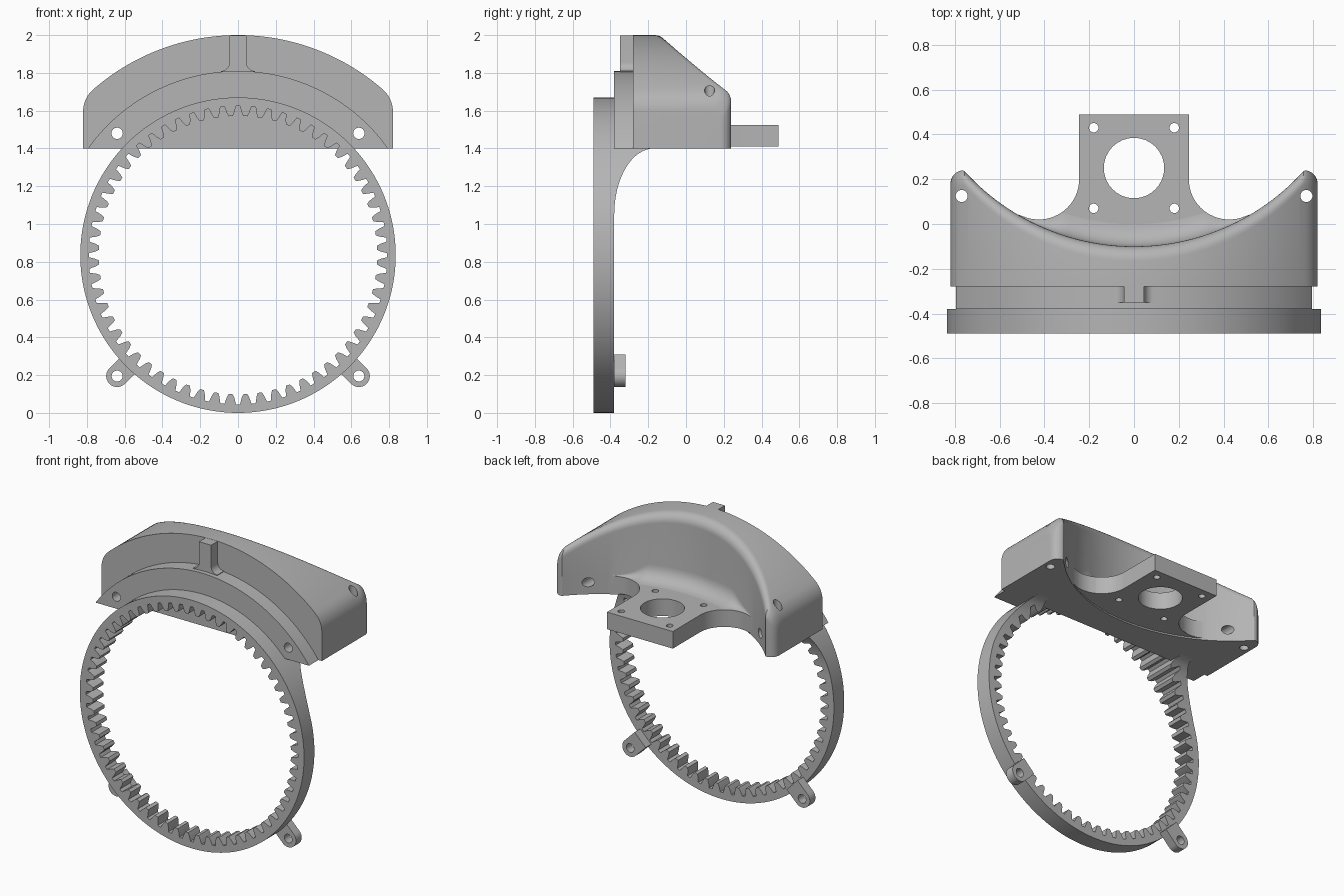
import bpy, bmesh
from math import sin, cos, pi, sqrt, atan2

if "Cube" in bpy.data.objects:
    bpy.data.objects.remove(bpy.data.objects["Cube"])

grey = bpy.data.materials.new("plain_grey")
grey.use_nodes = True
grey.diffuse_color = (0.46, 0.46, 0.46, 1)
grey.node_tree.nodes["Principled BSDF"].inputs["Base Color"].default_value = grey.diffuse_color

RING_Z, RING_R = 0.835, 0.835
BASE = 1.4          # underside of the housing
FLOOR = 1.525       # top of the mounting shelf


def finish(name, bm):
    bmesh.ops.remove_doubles(bm, verts=bm.verts, dist=1e-5)
    bmesh.ops.recalc_face_normals(bm, faces=bm.faces)
    mesh = bpy.data.meshes.new(name)
    bm.to_mesh(mesh)
    bm.free()
    mesh.materials.append(grey)
    ob = bpy.data.objects.new(name, mesh)
    bpy.context.collection.objects.link(ob)
    return ob


def prism(name, pts, axis, lo, hi):
    """Extrude a 2D outline along one axis."""
    place = {"x": lambda a, b, t: (t, a, b),
             "y": lambda a, b, t: (a, t, b),
             "z": lambda a, b, t: (a, b, t)}[axis]
    bm = bmesh.new()
    ends = [[bm.verts.new(place(a, b, t)) for a, b in pts] for t in (lo, hi)]
    for loop in ends:
        bm.faces.new(loop)
    for i in range(len(pts)):
        j = (i + 1) % len(pts)
        bm.faces.new((ends[0][i], ends[0][j], ends[1][j], ends[1][i]))
    return finish(name, bm)


def arc(cx, cy, r, a0, a1, n, r2=None):
    r2 = r if r2 is None else r2
    steps = [a0 + (a1 - a0) * i / n for i in range(n + 1)]
    return [(cx + r * cos(a), cy + r2 * sin(a)) for a in steps]


def circle(cx, cy, r, n=32):
    return arc(cx, cy, r, 0, 2 * pi, n)[:-1]


def boolean(ob, tool, mode="DIFFERENCE"):
    mod = ob.modifiers.new("cut", "BOOLEAN")
    mod.operation, mod.object, mod.solver = mode, tool, "EXACT"
    bpy.context.view_layer.objects.active = ob
    bpy.ops.object.modifier_apply(modifier=mod.name)
    bpy.data.objects.remove(tool)


def drill(ob, x, y, r, axis):
    boolean(ob, prism("drill", circle(x, y, r), axis, -1, 3))


def cut_gear(ob, teeth=60):
    """Cut the internal gear profile through a part."""
    flank = ((-0.36, 0.737), (-0.24, 0.757), (-0.13, 0.79),
             (0.13, 0.79), (0.24, 0.757), (0.36, 0.737))
    pts = []
    for i in range(teeth):
        for f, r in flank:
            a = pi / 2 + (i + f) * 2 * pi / teeth
            pts.append((r * cos(a), RING_Z + r * sin(a)))
    boolean(ob, prism("gear_cutter", pts, "y", -1, 1))


# Gear ring
ring = prism("gear_ring", circle(0, RING_Z, RING_R, 144), "y", -0.49, -0.38)
cut_gear(ring)

# Curved thickening that blends the ring into the housing
blend = prism("ring_blend", [(-0.38, BASE)] + arc(-0.17, 1.05, 0.21, pi, pi / 2, 16, 0.35), "x", -0.9, 0.9)
boolean(blend, prism("disc", circle(0, RING_Z, RING_R, 144), "y", -1, 1), "INTERSECT")
cut_gear(blend)

# Flange between the ring and the housing
R = 0.975
low = atan2(BASE - RING_Z, sqrt(R * R - (BASE - RING_Z) ** 2))
flange = prism("front_flange", arc(0, RING_Z, R, low, pi - low, 64), "y", -0.38, -0.28)
cut_gear(flange)


# Housing, lofted across x from side sections
def top_z(x):
    if x > 0.769:
        return 1.597 + sqrt(max(0, 0.15 ** 2 - (x - 0.67) ** 2))
    return RING_Z + sqrt(1.165 ** 2 - x * x)


def back_y(x):
    y = 0.92 - sqrt(1.02 ** 2 - x * x)
    if x > 0.74:
        y = min(y, 0.18 + sqrt(max(0, 0.06 ** 2 - (x - 0.76) ** 2)))
    return y


def fillet(x):
    if x < 0.245:
        return 0.1
    if x > 0.5:
        return 0
    edge = 0.2 - sqrt(0.18 ** 2 - (x - 0.425) ** 2)
    return max(0, min(0.1, edge - back_y(x)))


def section(x):
    x = abs(x)
    z, y, f, r = top_z(x), back_y(x), fillet(x), 0.065
    pts = [(-0.28, BASE), (-0.28, z)]
    pts += arc(y - r, z - r, r, pi / 2, 0, 8)
    pts += arc(y + f, FLOOR + f, f, pi, 1.5 * pi, 6)
    return pts + [(y + f, 1.412), (y, 1.412), (y, BASE)]


bm = bmesh.new()
count = 96
loops = []
for i in range(count + 1):
    x = 0.82 * sin(pi * (i / count - 0.5))
    loops.append([bm.verts.new((x, y, z)) for y, z in section(x)])
bm.faces.new(loops[0])
bm.faces.new(loops[-1])
for a, b in zip(loops, loops[1:]):
    for i in range(len(a)):
        j = (i + 1) % len(a)
        bm.faces.new((a[i], a[j], b[j], b[i]))
housing = finish("housing", bm)

# Screw holes through the housing and flange
for s in (-1, 1):
    drill(housing, s * 0.64, 1.48, 0.03, "y")
    drill(flange, s * 0.64, 1.48, 0.03, "y")
    drill(housing, s * 0.77, 0.125, 0.027, "z")

# Rib on the front of the housing, flared at its foot
half = [(0.045, 1.999)] + arc(0.09, 1.855, 0.045, pi, 1.5 * pi, 8) + [(0.09, 1.80)]
rib = prism("front_rib", half + [(-x, z) for x, z in reversed(half)], "y", -0.35, -0.28)

# Mounting shelf with scalloped sides
half = [(0.245, 0.49)] + arc(0.425, 0.2, 0.18, pi, 1.5 * pi + 0.42, 20) + [(0.498, -0.02), (0.3, -0.12)]
shelf = prism("mounting_shelf", half + [(-x, y) for x, y in reversed(half)], "z", 1.41, FLOOR)
drill(shelf, 0, 0.25, 0.135, "z")
for s in (-1, 1):
    for y in (0.07, 0.43):
        drill(shelf, s * 0.18, y, 0.021, "z")

# Lugs low on the ring
lugs = []
for s, side in ((1, "left"), (-1, "right")):
    a = -pi / 4 if s > 0 else -3 * pi / 4
    cx, cz = 0.905 * cos(a), RING_Z + 0.905 * sin(a)
    pts = arc(cx, cz, 0.058, a - pi / 2, a + pi / 2, 20)
    back = (-0.105 * cos(a), -0.105 * sin(a))
    pts += [(pts[i][0] + back[0], pts[i][1] + back[1]) for i in (-1, 0)]
    lug = prism(side + "_lug", pts, "y", -0.38, -0.32)
    drill(lug, cx, cz, 0.029, "y")
    lugs.append(lug)

# Smooth the curved faces and keep hard edges
for ob in [ring, blend, flange, housing, rib, shelf] + lugs:
    bpy.ops.object.select_all(action="DESELECT")
    ob.select_set(True)
    bpy.context.view_layer.objects.active = ob
    bpy.ops.object.shade_smooth_by_angle(angle=0.5)
